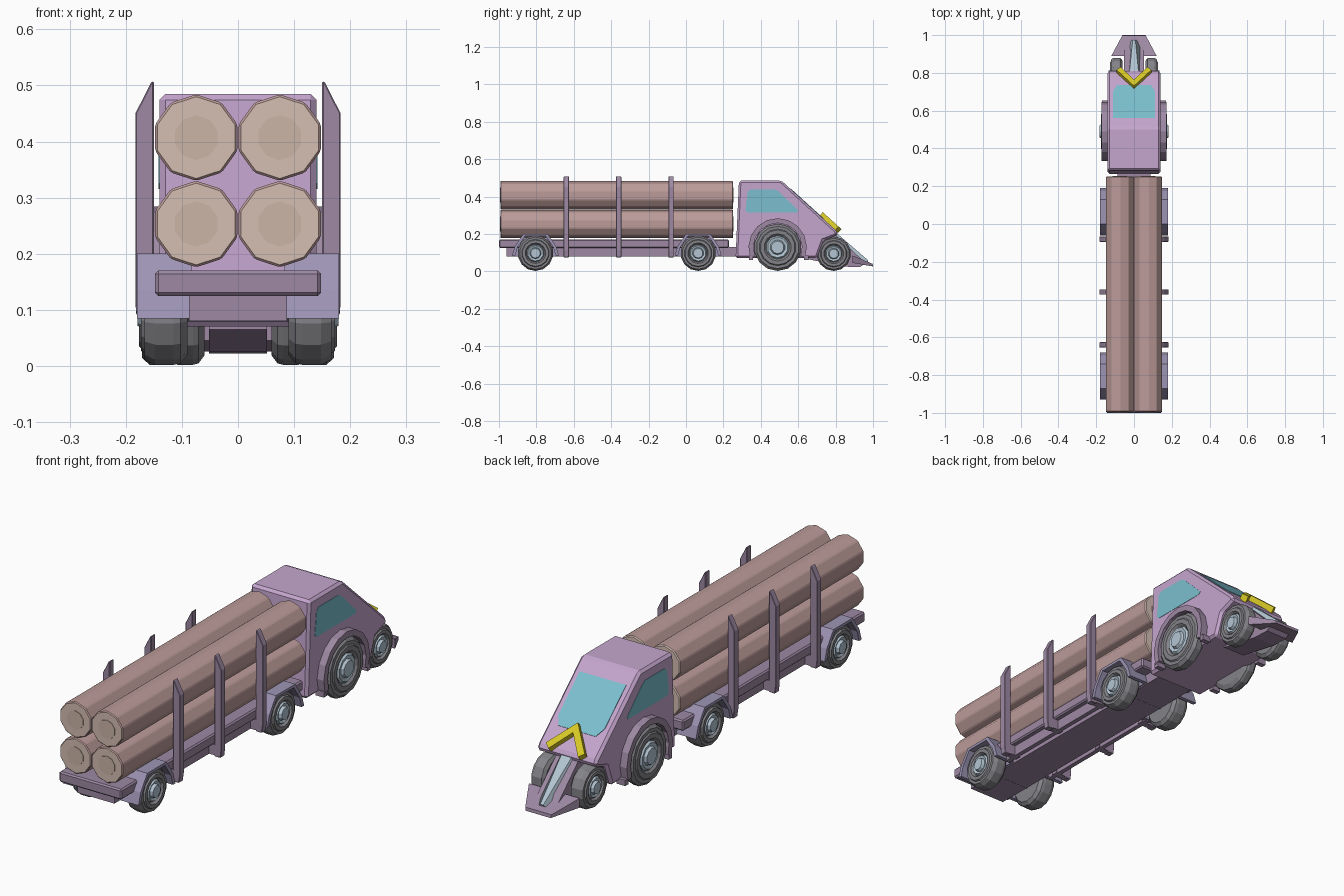
import bpy, bmesh, math
from mathutils import Vector, Matrix

if "Cube" in bpy.data.objects:
    bpy.data.objects.remove(bpy.data.objects["Cube"])

def mat(name, r, g, b):
    m = bpy.data.materials.new(name)
    m.diffuse_color = (r, g, b, 1)
    m.use_nodes = True
    m.node_tree.nodes["Principled BSDF"].inputs["Base Color"].default_value = m.diffuse_color
    return m

PURPLE = mat("cab_purple", .56, .38, .62)
DARK = mat("frame_purple", .34, .25, .37)
FENDER = mat("fender_violet", .34, .30, .46)
TYRE = mat("tyre_grey", .23, .23, .25)
STEEL = mat("steel_blue", .45, .56, .65)
BARK = mat("bark", .50, .33, .32)
WOOD = mat("cut_wood", .66, .52, .45)
HEART = mat("heart_wood", .60, .46, .39)
GLASS = mat("glass", .20, .52, .62)
YELLOW = mat("yellow", .68, .58, .02)

def finish(name, bm, material, mirror=False, bevel=0):
    bmesh.ops.recalc_face_normals(bm, faces=bm.faces)
    me = bpy.data.meshes.new(name)
    bm.to_mesh(me)
    bm.free()
    ob = bpy.data.objects.new(name, me)
    bpy.context.collection.objects.link(ob)
    me.materials.append(material)
    if bevel:
        b = ob.modifiers.new("bevel", 'BEVEL')
        b.width, b.segments, b.limit_method = bevel, 1, 'ANGLE'
    if mirror:
        ob.modifiers.new("mirror", 'MIRROR').use_mirror_merge = False
    return ob

def prism(name, pts, axis, a, b, material, mirror=False, bevel=0):
    """Extrude a 2D outline from a to b along an axis."""
    put = {'x': lambda p, t: (t, p[0], p[1]),
           'y': lambda p, t: (p[0], t, p[1]),
           'z': lambda p, t: (p[0], p[1], t)}[axis]
    bm = bmesh.new()
    lo = [bm.verts.new(put(p, a)) for p in pts]
    hi = [bm.verts.new(put(p, b)) for p in pts]
    bm.faces.new(lo)
    bm.faces.new(hi)
    n = len(pts)
    for i in range(n):
        bm.faces.new((lo[i], lo[(i + 1) % n], hi[(i + 1) % n], hi[i]))
    return finish(name, bm, material, mirror, bevel)

def box(name, x, y, z, material, mirror=False, bevel=0):
    return prism(name, [(y[0], z[0]), (y[1], z[0]), (y[1], z[1]), (y[0], z[1])],
                 'x', x[0], x[1], material, mirror, bevel)

def ngon(cx, cz, r, n, start=0):
    return [(cx + r * math.cos(start + i * math.tau / n),
             cz + r * math.sin(start + i * math.tau / n)) for i in range(n)]

def lathe(name, prof, y, z, material, n=14):
    """Spin (x, radius) points around the axle line, on both sides."""
    bm = bmesh.new()
    vs = [bm.verts.new((x, y, z - r)) for x, r in prof]
    es = [bm.edges.new(e) for e in zip(vs, vs[1:])]
    bmesh.ops.spin(bm, geom=vs + es, cent=(0, y, z), axis=(1, 0, 0),
                   angle=math.tau, steps=n)
    bmesh.ops.remove_doubles(bm, verts=bm.verts, dist=1e-5)
    return finish(name, bm, material, mirror=True)

def wheels(name, y, r, x0, x1):
    w, z = x1 - x0, r + .002
    lathe(name + "_tyre", [(x0, 0), (x0, .82 * r), (x0 + .15 * w, .97 * r), (x0 + .3 * w, r),
          (x1 - .3 * w, r), (x1 - .08 * w, .9 * r), (x1 - .08 * w, .78 * r), (x1, .74 * r),
          (x1, .58 * r), (x1 - .15 * w, .5 * r), (x1 - .15 * w, 0)], y, z, TYRE)
    lathe(name + "_hub", [(x1 - .2 * w, .52 * r), (x1 - .02 * w, .44 * r), (x1 - .08 * w, .32 * r),
          (x1 + .006, .27 * r), (x1 + .006, 0)], y, z, STEEL, 10)
    prism(name + "_axle", ngon(y, z, .018, 8), 'x', -x0 - .01, x0 + .01, TYRE)

# wheels
wheels("trailer_rear_wheel", -.805, .095, .09, .173)
wheels("trailer_front_wheel", .065, .095, .09, .173)
wheels("cab_wheel", .49, .126, .115, .176)
wheels("nose_wheel", .79, .092, .06, .128)

# trailer bed and chassis
box("trailer_bed", (-.148, .148), (-1, .23), (.125, .17), DARK, bevel=.006)
box("chassis", (-.087, .087), (-.96, .32), (.08, .13), DARK)
box("side_rail", (.105, .125), (-.69, -.05), (.08, .13), DARK, mirror=True)

# trailer fenders: angular arches with inner wall
for label, y in (("rear", -.805), ("front", .065)):
    outer = [(-.125, .085), (-.11, .135), (-.065, .2), (.065, .2), (.11, .135), (.125, .085)]
    inner = [(.108, .085), (.095, .13), (.055, .188), (-.055, .188), (-.095, .13), (-.108, .085)]
    prism(label + "_fender", [(y + a, b) for a, b in outer + inner], 'x', .092, .18,
          FENDER, mirror=True)
    prism(label + "_fender_wall", [(y + a, b) for a, b in outer], 'x', .083, .092,
          FENDER, mirror=True)

# side stakes with slanted tips
stake = [(.150, .075), (.178, .075), (.183, .11), (.183, .45), (.154, .507), (.150, .507)]
for i, y in enumerate((-.64, -.36, -.08)):
    prism(f"stake_{i}", stake, 'y', y - .014, y + .014, DARK, mirror=True, bevel=.003)
    box(f"stake_bracket_{i}", (.10, .155), (y - .014, y + .014), (.08, .125), DARK, mirror=True)

# logs, with wood-coloured ends and darker heart
for row, z in (("lower", .253), ("upper", .407)):
    for side, x in (("left", -.0745), ("right", .0745)):
        log = prism(f"{row}_{side}_log", ngon(x, z, .077, 10, math.pi / 2), 'y',
                    -.993, .252, BARK, bevel=.004)
        log.data.materials.append(WOOD)
        for f in log.data.polygons:
            if abs(f.normal.y) > .9:
                f.material_index = 1
        prism(f"{row}_{side}_log_ring", ngon(x, z, .04, 10, .3), 'y', -.995, .254, HEART)

# cab body
def slope(y):
    return .485 - .91 * (y - .51)

cab = [(.265, .07), (.283, .485), (.51, .485), (.80, slope(.80)), (.815, .195),
       (.735, .165), (.70, .07)]
prism("cab", cab, 'x', -.14, .14, PURPLE, bevel=.011)

# windows
side_win = [(.318, .325), (.33, .425), (.345, .438), (.475, .438), (.495, .428),
            (.60, .325), (.592, .315), (.33, .315)]
prism("side_window", side_win, 'x', .13, .1415, GLASS, mirror=True)

def on_slope(name, pts, lift, depth, material):
    """Plate lying on the sloped cab front, outline given in top view (x, y)."""
    ob = prism(name, pts, 'z', -depth, lift, material)
    nrm = Vector((0, .91, 1)).normalized()
    for v in ob.data.vertices:
        t = v.co.z
        v.co = Vector((v.co.x, v.co.y, slope(v.co.y))) + nrm * t
    return ob

on_slope("windshield", [(-.11, .56), (.11, .56), (.11, .705), (.088, .735),
                        (-.088, .735), (-.11, .705)], .0025, .01, GLASS)

# yellow chevron
on_slope("chevron", [(0, .715), (.092, .80), (.07, .815), (0, .748),
                     (-.07, .815), (-.092, .80)], .024, .004, YELLOW)

# wheel arches on the cab
arch = [(.49 + r * math.cos(a), .128 + r * math.sin(a))
        for r, angles in ((.156, range(-20, 201, 22)), (.13, range(200, -21, -22)))
        for a in map(math.radians, angles)]
prism("cab_wheel_arch", arch, 'x', .13, .172, DARK, mirror=True)
for label, y in (("back", .337), ("front", .632)):
    box(f"{label}_arch_skirt", (.13, .17), (y, y + .022), (.06, .085), DARK, mirror=True)

# nose body between the small wheels
nose = [(.65, .065), (.65, .2), (.80, .195), (.90, .10), (.96, .045), (.93, .022), (.85, .025)]
prism("nose_body", nose, 'x', -.052, .052, DARK)

# plow plate: tapered wedge
bm = bmesh.new()
quads = [[bm.verts.new((s * x, y, z)) for s in (-1, 1)] for x, y, z in
         ((.12, .89, .085), (.062, .998, .04), (.06, 1.0, .026), (.12, .89, .045))]
for i in range(4):
    a, b = quads[i], quads[(i + 1) % 4]
    bm.faces.new((a[0], a[1], b[1], b[0]))
for s in (0, 1):
    bm.faces.new([q[s] for q in quads])
finish("plow", bm, DARK)

# steel ridge running down the nose
bm = bmesh.new()
top = [bm.verts.new(p) for p in ((-.026, .785, .222), (.026, .785, .222),
                                 (.007, .975, .058), (-.007, .975, .058))]
low = [bm.verts.new(p) for p in ((-.036, .78, .15), (.036, .78, .15),
                                 (.034, .965, .035), (-.034, .965, .035))]
bm.faces.new(top)
bm.faces.new(low)
for i in range(4):
    j = (i + 1) % 4
    bm.faces.new((top[i], top[j], low[j], low[i]))
finish("nose_ridge", bm, STEEL)
